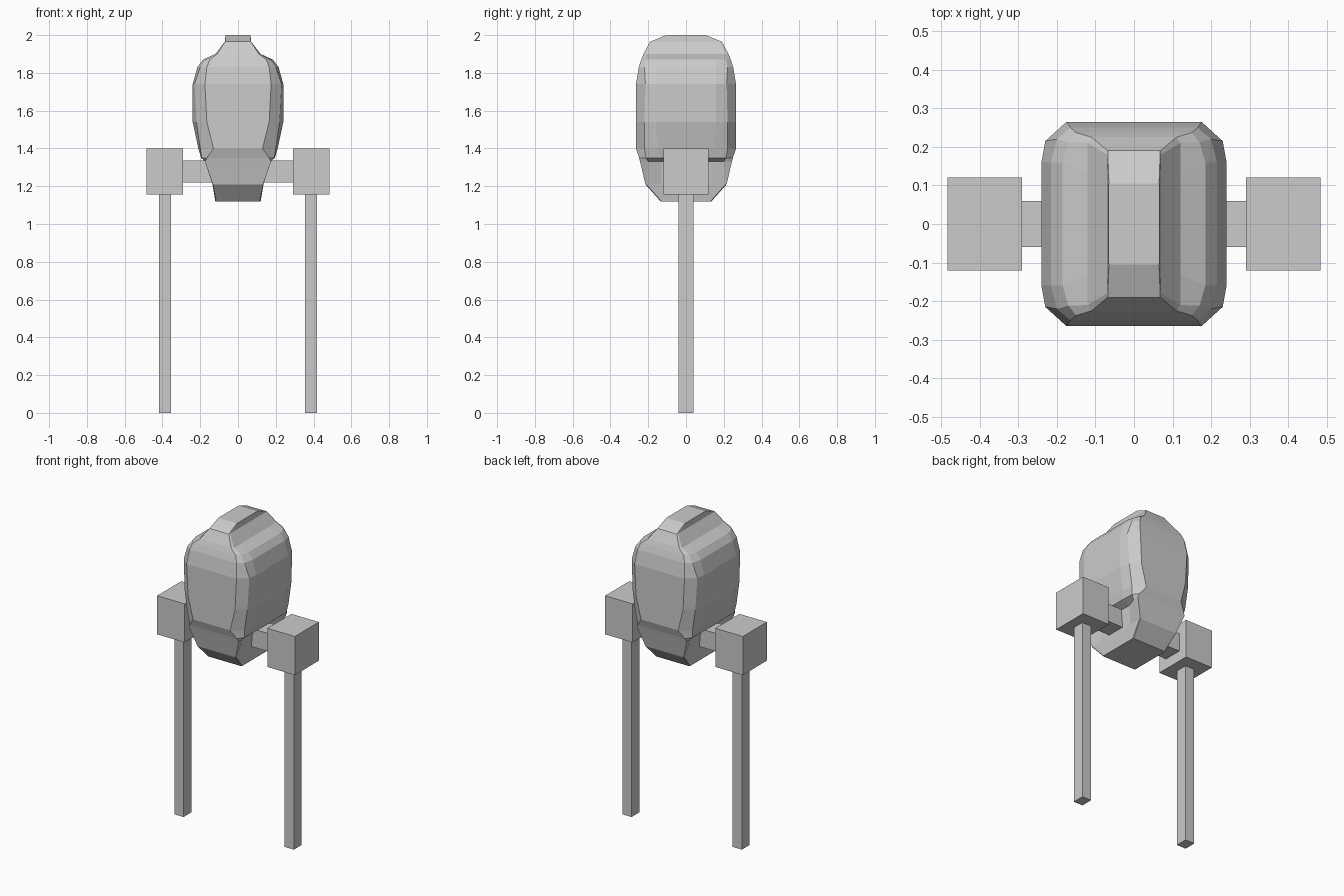
import bpy
import bmesh

# Remove the default object
default = bpy.data.objects.get("Cube")
if default:
    bpy.data.objects.remove(default, do_unlink=True)

# Single plain material
grey = bpy.data.materials.new("plain_grey")
grey.use_nodes = True
grey.diffuse_color = (0.6, 0.6, 0.6, 1)
grey.node_tree.nodes["Principled BSDF"].inputs["Base Color"].default_value = (0.6, 0.6, 0.6, 1)


def finish(name, bm):
    bmesh.ops.recalc_face_normals(bm, faces=bm.faces[:])
    mesh = bpy.data.meshes.new(name)
    bm.to_mesh(mesh)
    bm.free()
    mesh.materials.append(grey)
    obj = bpy.data.objects.new(name, mesh)
    bpy.context.collection.objects.link(obj)
    return obj


def box(name, center, size):
    bm = bmesh.new()
    bmesh.ops.create_cube(bm, size=1)
    for v in bm.verts:
        v.co = [c + p * s for c, p, s in zip(center, v.co, size)]
    return finish(name, bm)


def ring(bm, z, front, corner, side):
    """Chamfered rectangle: three points per quarter, mirrored around."""
    quarter = [side, corner, front]
    points = quarter + [(-x, y) for x, y in reversed(quarter)]
    points += [(-x, -y) for x, y in points]
    return [bm.verts.new((x, y, z)) for x, y in points]


# Body sections: height, front edge, corner, side edge
sections = [
    (1.12, (.115, .135), (.12, .13), (.12, .10)),
    (1.21, (.133, .215), (.135, .21), (.135, .13)),
    (1.33, (.175, .243), (.17, .20), (.145, .13)),
    (1.35, (.165, .248), (.192, .212), (.195, .13)),
    (1.40, (.13, .265), (.20, .22), (.21, .15)),
    (1.54, (.165, .265), (.22, .22), (.24, .16)),
    (1.74, (.175, .265), (.23, .215), (.24, .16)),
    (1.83, (.165, .25), (.20, .22), (.215, .16)),
    (1.87, (.15, .237), (.17, .212), (.185, .16)),
    (1.90, (.11, .225), (.12, .21), (.12, .13)),
    (1.965, (.068, .19), (.07, .18), (.07, .10)),
    (2.0, (.065, .105), (.066, .10), (.066, .08)),
]
bm = bmesh.new()
rings = [ring(bm, *s) for s in sections]
for low, high in zip(rings, rings[1:]):
    n = len(low)
    for i in range(n):
        j = (i + 1) % n
        bm.faces.new((low[i], low[j], high[j], high[i]))
bm.faces.new(rings[0][::-1])
bm.faces.new(rings[-1])
finish("body", bm)

# Axle, hip blocks and legs
box("hip_axle", (0, 0, 1.278), (.60, .12, .115))
for side, sign in (("left", 1), ("right", -1)):
    box(side + "_hip_block", (sign * .387, 0, 1.278), (.193, .24, .245))
    box(side + "_leg", (sign * .387, 0, .58), (.065, .077, 1.16))
